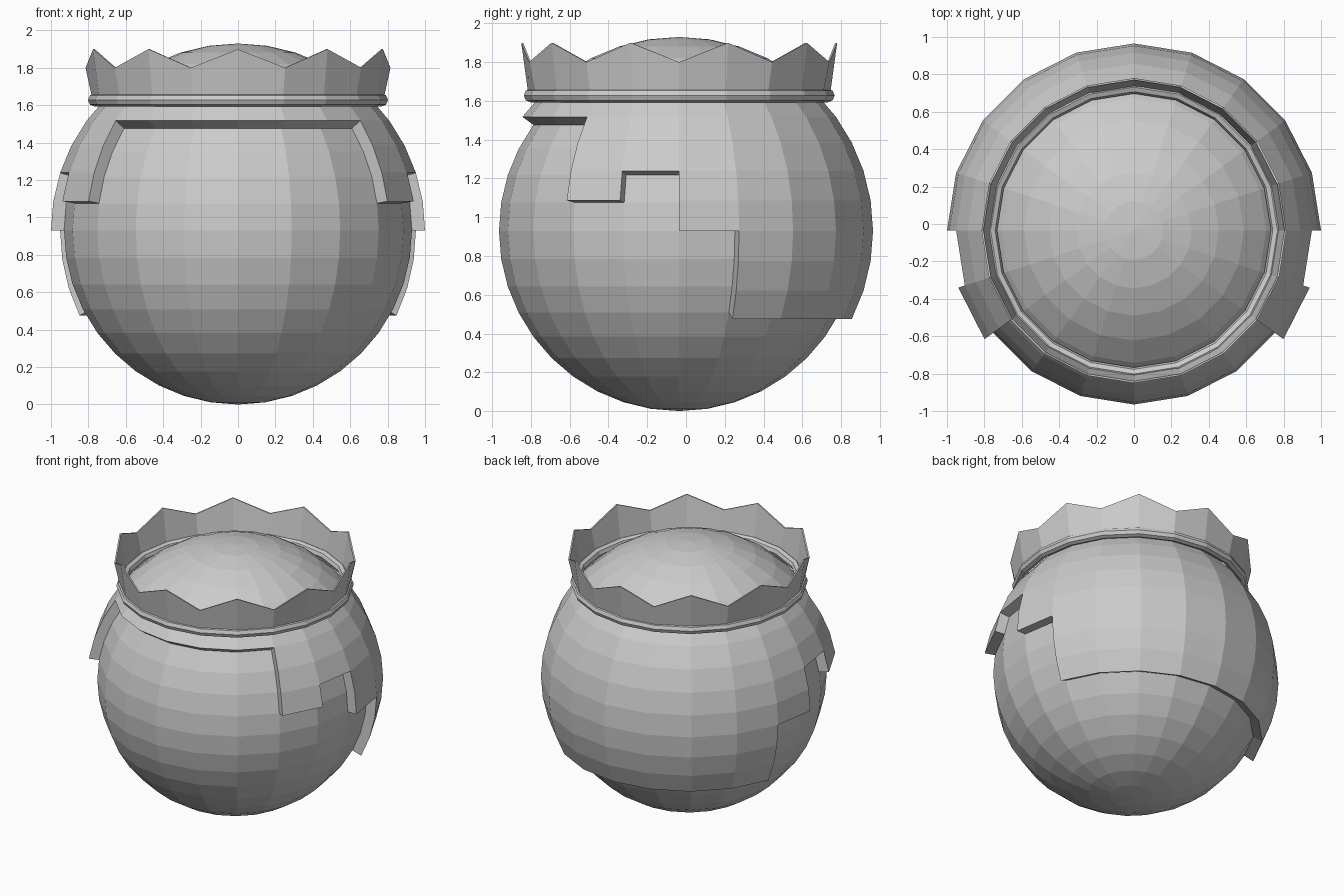
import bpy, bmesh, math

if "Cube" in bpy.data.objects:
    bpy.data.objects.remove(bpy.data.objects["Cube"])

CY, CZ = -0.035, 0.93          # centre of the round head
SEG, RINGS = 20, 20


def finish(name, bm, z=CZ):
    bmesh.ops.recalc_face_normals(bm, faces=bm.faces[:])
    me = bpy.data.meshes.new(name)
    bm.to_mesh(me)
    bm.free()
    ob = bpy.data.objects.new(name, me)
    ob.location = (0, CY, z)
    bpy.context.collection.objects.link(ob)
    return ob


# Head: low-poly sphere
bm = bmesh.new()
bmesh.ops.create_uvsphere(bm, u_segments=SEG, v_segments=RINGS, radius=0.93)
finish("head", bm)

# Hair: larger sphere shell with a stepped lower edge
# lowest latitude (degrees) kept in each 18-degree column, front to back
hair_edge = [36, 36, 36, 9, 18, 0, -27, -27, -27, -27]
bm = bmesh.new()
bmesh.ops.create_uvsphere(bm, u_segments=SEG, v_segments=RINGS, radius=1.0)
cut = []
for f in bm.faces:
    c = f.calc_center_median()
    col = int(math.degrees(math.atan2(abs(c.x), -c.y)) // 18)
    lat = math.degrees(math.asin(c.z / c.length))
    if lat < hair_edge[min(col, 9)]:
        cut.append(f)
bmesh.ops.delete(bm, geom=cut, context='FACES')
ext = bmesh.ops.extrude_face_region(bm, geom=bm.faces[:], use_keep_orig=True)
for v in ext["geom"]:
    if isinstance(v, bmesh.types.BMVert):
        v.co *= 0.93
finish("hair", bm)

# Crown band: flared ring with ten points, thin wall
bm = bmesh.new()
rows = []
for i in range(SEG):
    a = math.tau * i / SEG - math.pi / 2
    top = 1.9 if i % 2 == 0 else 1.8
    profile = [(0.778, 1.63), (0.815, top), (0.805, top), (0.768, 1.63)]
    rows.append([bm.verts.new((r * math.cos(a), r * math.sin(a), z))
                 for r, z in profile])
for i in range(SEG):
    p, q = rows[i], rows[(i + 1) % SEG]
    for k in range(4):
        bm.faces.new((p[k], q[k], q[(k + 1) % 4], p[(k + 1) % 4]))
finish("crown_band", bm, 0)

# Crown base: round rim
bpy.ops.mesh.primitive_torus_add(major_segments=SEG, minor_segments=8,
                                 major_radius=0.767, minor_radius=0.035,
                                 location=(0, CY, 1.628))
bpy.context.object.name = "crown_rim"
